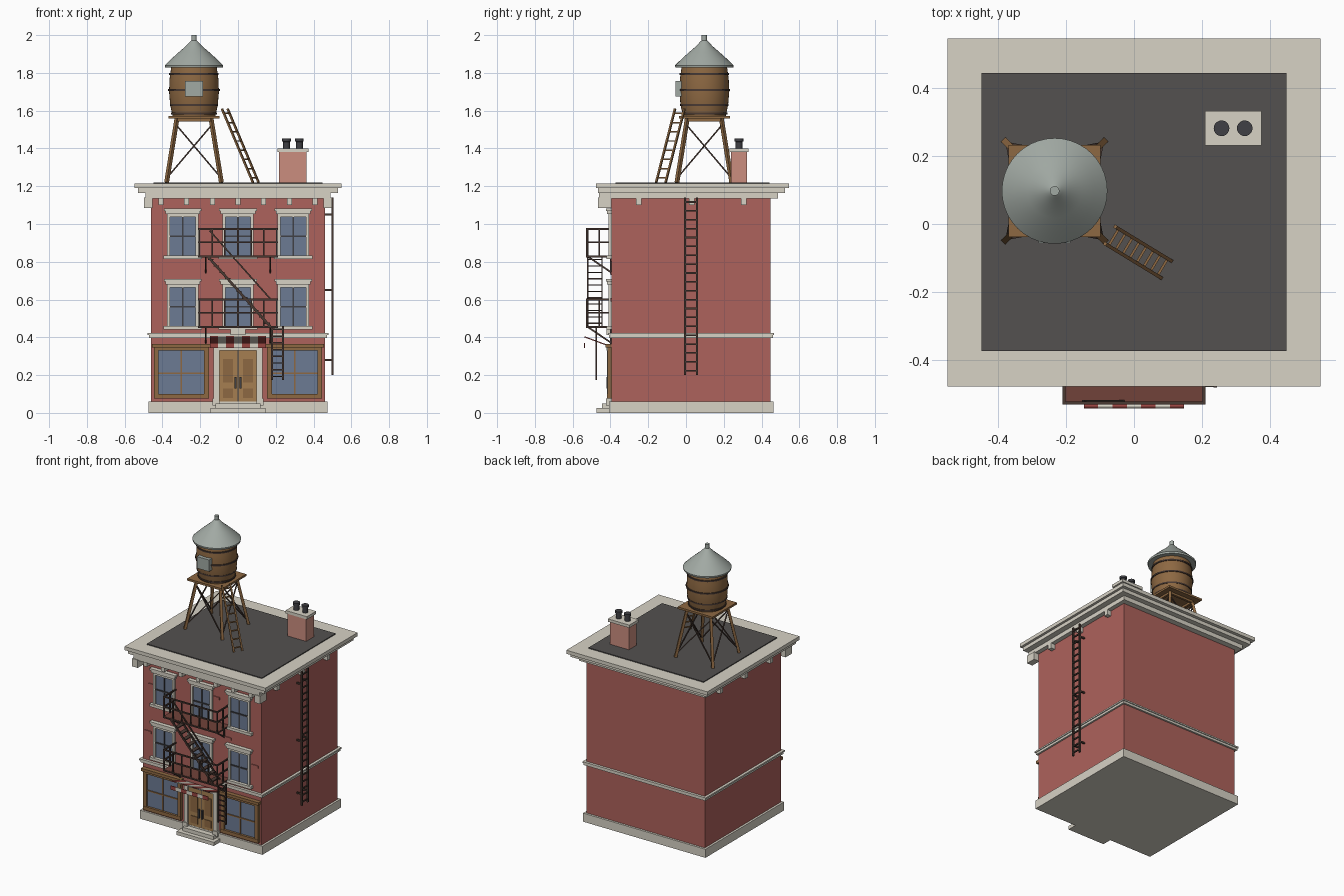
import bpy, bmesh, math
from mathutils import Vector, Matrix

if "Cube" in bpy.data.objects:
    bpy.data.objects.remove(bpy.data.objects["Cube"])


def material(name, r, g, b):
    m = bpy.data.materials.new(name)
    m.diffuse_color = (*[(c / 255) ** 2.2 for c in (r, g, b)], 1)
    m.use_nodes = True
    m.node_tree.nodes["Principled BSDF"].inputs["Base Color"].default_value = m.diffuse_color
    return m


BRICK = material("brick", 172, 98, 92)
PALE_BRICK = material("pale_brick", 202, 140, 126)
STONE = material("stone", 214, 209, 196)
ROOF = material("roof", 84, 82, 81)
WOOD = material("wood", 140, 104, 68)
DOOR = material("door_wood", 164, 126, 82)
GLASS = material("glass", 108, 122, 146)
IRON = material("iron", 74, 60, 54)
RUST = material("rust", 112, 68, 60)
DARK = material("dark", 66, 66, 70)
ZINC = material("zinc", 160, 168, 162)
RED = material("awning_red", 150, 70, 66)


class Part:
    """Collects boxes, bars and lathed shapes into one named object."""
    def __init__(self, name, mat):
        self.name, self.mat, self.bm = name, mat, bmesh.new()

    def box(self, x0, x1, y0, y1, z0, z1):
        c = Vector((x0 + x1, y0 + y1, z0 + z1)) / 2
        bmesh.ops.create_cube(self.bm, size=1, matrix=Matrix.Translation(c) @
                              Matrix.Diagonal((x1 - x0, y1 - y0, z1 - z0, 1)))
        return self

    def bar(self, p, q, w, h=None):
        p, q = Vector(p), Vector(q)
        d = (q - p).normalized()
        side = d.cross((0, 0, 1))
        side = side.normalized() if side.length > 1e-4 else Vector((1, 0, 0))
        rot = Matrix((d, side, side.cross(d))).transposed().to_4x4()
        bmesh.ops.create_cube(self.bm, size=1, matrix=Matrix.Translation((p + q) / 2) @ rot @
                              Matrix.Diagonal(((q - p).length, w, h or w, 1)))
        return self

    def lathe(self, cx, cy, profile, n=32):
        rings = [[self.bm.verts.new((cx + r * math.cos(2 * math.pi * i / n),
                                     cy + r * math.sin(2 * math.pi * i / n), z))
                  for i in range(n)] for r, z in profile]
        for a, b in zip(rings, rings[1:]):
            for i in range(n):
                self.bm.faces.new((a[i], a[(i + 1) % n], b[(i + 1) % n], b[i]))
        self.bm.faces.new(rings[0][::-1])
        self.bm.faces.new(rings[-1])
        return self

    def ladder(self, p, q, half, n, w=0.01):
        p, q, half = Vector(p), Vector(q), Vector(half)
        for s in (-1, 1):
            self.bar(p + s * half, q + s * half, w)
        for i in range(n):
            c = p.lerp(q, (i + 0.5) / n)
            self.bar(c - half, c + half, w * 0.75)
        return self

    def done(self, smooth=False):
        bmesh.ops.recalc_face_normals(self.bm, faces=self.bm.faces)
        me = bpy.data.meshes.new(self.name)
        self.bm.to_mesh(me)
        me.materials.append(self.mat)
        ob = bpy.data.objects.new(self.name, me)
        bpy.context.collection.objects.link(ob)
        if smooth:
            bpy.context.view_layer.objects.active = ob
            ob.select_set(True)
            bpy.ops.object.shade_smooth_by_angle(angle=math.radians(35))
            ob.select_set(False)


F, B = -0.395, 0.448  # front and back wall planes

# Building shell
Part("walls", BRICK).box(-.46, .46, F, B, .05, 1.18).done()
Part("plinth", STONE).box(-.475, .475, F - .013, B + .015, 0, .06).done()
Part("floor_band", STONE).box(-.472, .472, F - .012, B + .012, .397, .412) \
    .box(-.478, .478, F - .018, B + .018, .412, .422).done()
Part("cornice", STONE).box(-.49, .49, -.46, .487, 1.135, 1.17) \
    .box(-.53, .53, -.465, .523, 1.165, 1.192).box(-.547, .547, -.477, .545, 1.19, 1.215).done()
Part("roof_deck", ROOF).box(-.447, .447, -.373, .443, 1.2, 1.221).done()
brackets = Part("cornice_brackets", STONE)
for i in range(-3, 4):
    brackets.box(i * .136 - .013, i * .136 + .013, -.445, F, 1.1, 1.14)
for s in (-1, 1):
    brackets.box(s * .475 - .022, s * .475 + .022, -.465, F, 1.085, 1.14)
    for y in (-.25, .03, .305):
        brackets.box(s * .47 - .02, s * .47 + .02, y - .015, y + .015, 1.1, 1.14)
brackets.done()
bricks = Part("loose_bricks", BRICK)
for x, z in ((.11, 1.0), (.35, .81), (-.39, .955), (-.14, .78), (.2, .74), (-.42, .62), (.41, .6)):
    bricks.box(x - .025, x + .025, F - .006, F, z - .009, z + .009)
bricks.done()

# Upper windows
glass = Part("window_glass", GLASS)
frames = Part("window_frames", STONE)
muntins = Part("window_muntins", DARK)
for x in (-.292, 0, .292):
    for z in (.455, .828):
        glass.box(x - .07, x + .07, F - .004, F, z, z + .225)
        for s in (-1, 1):
            frames.box(x + s * .075 - .008, x + s * .075 + .008, F - .014, F, z, z + .225)
        frames.box(x - .08, x + .08, F - .014, F, z + .21, z + .228)
        frames.box(x - .092, x + .092, F - .022, F, z + .225, z + .243)
        frames.box(x - .1, x + .1, F - .028, F, z + .241, z + .255)
        frames.box(x - .102, x + .102, F - .026, F, z - .014, z + .005)
        muntins.box(x - .004, x + .004, F - .008, F, z, z + .21)
        muntins.box(x - .068, x + .068, F - .01, F, z + .103, z + .112)
for p in (glass, frames, muntins):
    p.done()

# Shop windows
sglass = Part("shop_glass", GLASS)
sframe = Part("shop_frames", WOOD)
for s in (-1, 1):
    c = s * .3
    sglass.box(c - .13, c + .13, F - .006, F, .09, .34)
    for e in (-1, 1):
        sframe.box(c + e * .133 - .013, c + e * .133 + .013, F - .02, F, .08, .35)
    sframe.box(c - .146, c + .146, F - .022, F, .075, .1)
    sframe.box(c - .146, c + .146, F - .02, F, .33, .35)
    sframe.box(c - .155, c + .155, F - .03, F, .346, .366)
    sframe.box(c - .004, c + .004, F - .012, F, .09, .34)
    sframe.box(c - .13, c + .13, F - .012, F, .207, .215)
sglass.done()
sframe.done()

# Entrance
Part("steps", STONE).box(-.145, .145, -.475, F, 0, .025).box(-.12, .12, -.445, F, .02, .05).done()
surround = Part("door_surround", STONE).box(-.13, .13, F - .025, F, .33, .35)
door = Part("doors", DOOR)
panels = Part("door_panels", WOOD)
handles = Part("door_handles", DARK).box(-.003, .003, F - .013, F, .05, .33)
for s in (-1, 1):
    surround.box(s * .114 - .015, s * .114 + .015, F - .022, F, .04, .34)
    surround.box(s * .117 - .019, s * .117 + .019, F - .028, F, .04, .075)
    door.box(s * .05 - .048, s * .05 + .048, F - .012, F, .045, .33)
    panels.box(s * .053 - .027, s * .053 + .027, F - .016, F, .16, .285)
    panels.box(s * .053 - .027, s * .053 + .027, F - .016, F, .08, .13)
    handles.box(s * .014 - .005, s * .014 + .005, F - .027, F, .13, .19)
for p in (surround, door, panels, handles):
    p.done()
Part("number_plate", STONE).box(-.04, .04, F - .026, F, .412, .442).done()

# Striped awning: sloped canvas and valance
stripes = [Part("awning_red_stripes", RED), Part("awning_white_stripes", STONE)]
for i in range(7):
    x, w = (i - 3) * .042, .042
    stripes[i % 2].bar((x, -.538, .403), (x, F, .35), w, .006)
    stripes[i % 2].box(x - w / 2, x + w / 2, -.541, -.535, .343, .37)
for p in stripes:
    p.done()

# Fire escape
floor = Part("escape_platforms", RUST)
rail = Part("escape_railings", IRON)
for z in (.455, .828):
    floor.box(-.21, .21, -.525, F, z - .004, z + .006)
    for h in (0, .075, .145):
        rail.bar((-.21, -.525, z + h), (.21, -.525, z + h), .009)
        for s in (-1, 1):
            rail.bar((s * .206, -.525, z + h), (s * .206, F, z + h), .009)
    for x in (-.206, -.137, -.069, 0, .069, .137, .206):
        rail.bar((x, -.525, z), (x, -.525, z + .145), .008)
    for s in (-1, 1):
        rail.bar((s * .206, -.46, z), (s * .206, -.46, z + .145), .008)
        rail.bar((s * .17, -.52, z), (s * .17, F, z - .085), .009)
        rail.bar((s * .17, F - .004, z), (s * .17, F - .004, z - .09), .009)
rail.done()
floor.done()
stair = Part("escape_stair", IRON)
for y in (-.52, -.445):
    stair.bar((-.16, y, .828), (.17, y, .458), .007, .013)
stair.bar((-.15, -.52, .965), (.17, -.52, .605), .008)
for i in range(11):
    t = (i + .5) / 11
    x, z = -.16 + .33 * t, .828 - .37 * t
    stair.box(x - .014, x + .014, -.52, -.445, z - .003, z + .003)
stair.done()
Part("drop_ladder", IRON).ladder((.21, -.475, .175), (.21, -.475, .46), (.029, 0, 0), 8).done()

# Ladder on the right wall
wall_ladder = Part("wall_ladder", IRON).ladder((.5, .026, .2), (.5, .026, 1.14), (0, .032, 0), 20, .011)
for z in (.28, .65, 1.05):
    for y in (-.006, .058):
        wall_ladder.bar((.455, y, z), (.5, y, z), .01)
wall_ladder.done()

# Chimney
Part("chimney", PALE_BRICK).box(.217, .363, .237, .323, 1.21, 1.385).done()
Part("chimney_cap", STONE).box(.208, .374, .23, .332, 1.38, 1.4).done()
pots = Part("chimney_pots", DARK)
for x in (.257, .325):
    pots.lathe(x, .281, [(.018, 1.39), (.018, 1.435), (.023, 1.437), (.023, 1.452)], 20)
pots.done(True)

# Water tower
X, Y = -.233, .097
Part("tank", WOOD).lathe(X, Y, [(.113, 1.57), (.126, 1.63), (.132, 1.7), (.129, 1.77), (.119, 1.84)], 40).done(True)
hoops = Part("tank_hoops", IRON)
for r, z in ((.122, 1.585), (.128, 1.63), (.137, 1.71), (.131, 1.795)):
    hoops.lathe(X, Y, [(r - .008, z - .005), (r, z - .005), (r, z + .005), (r - .008, z + .005)], 40)
hoops.done(True)
Part("tank_roof", ZINC).lathe(X, Y, [(.153, 1.828), (.155, 1.84), (.118, 1.876), (.08, 1.91), (.045, 1.94),
                                     (.022, 1.965), (.014, 1.972), (.014, 2.0)], 40).done(True)
Part("tank_plate", ZINC).box(X - .047, X + .047, Y - .153, Y - .12, 1.675, 1.757).done()
Part("tank_platform", WOOD).box(X - .135, X + .135, Y - .135, Y + .135, 1.558, 1.572).done()
legs = Part("tower_legs", WOOD)
braces = Part("tower_braces", IRON)
corners = [(-1, -1), (1, -1), (1, 1), (-1, 1)]


def leg_point(c, t):
    r = .145 - .055 * t
    return (X + c[0] * r, Y + c[1] * r, 1.22 + .34 * t)


for a, b in zip(corners, corners[1:] + corners[:1]):
    legs.bar(leg_point(a, 0), leg_point(a, 1), .018)
    legs.bar(leg_point(a, .97), leg_point(b, .97), .015)
    braces.bar(leg_point(a, .08), leg_point(b, .9), .007)
    braces.bar(leg_point(b, .08), leg_point(a, .9), .007)
legs.done()
braces.done()
Part("tower_ladder", WOOD).ladder((.094, -.133, 1.22), (-.07, -.033, 1.61), (.015, .025, 0), 8).done()
